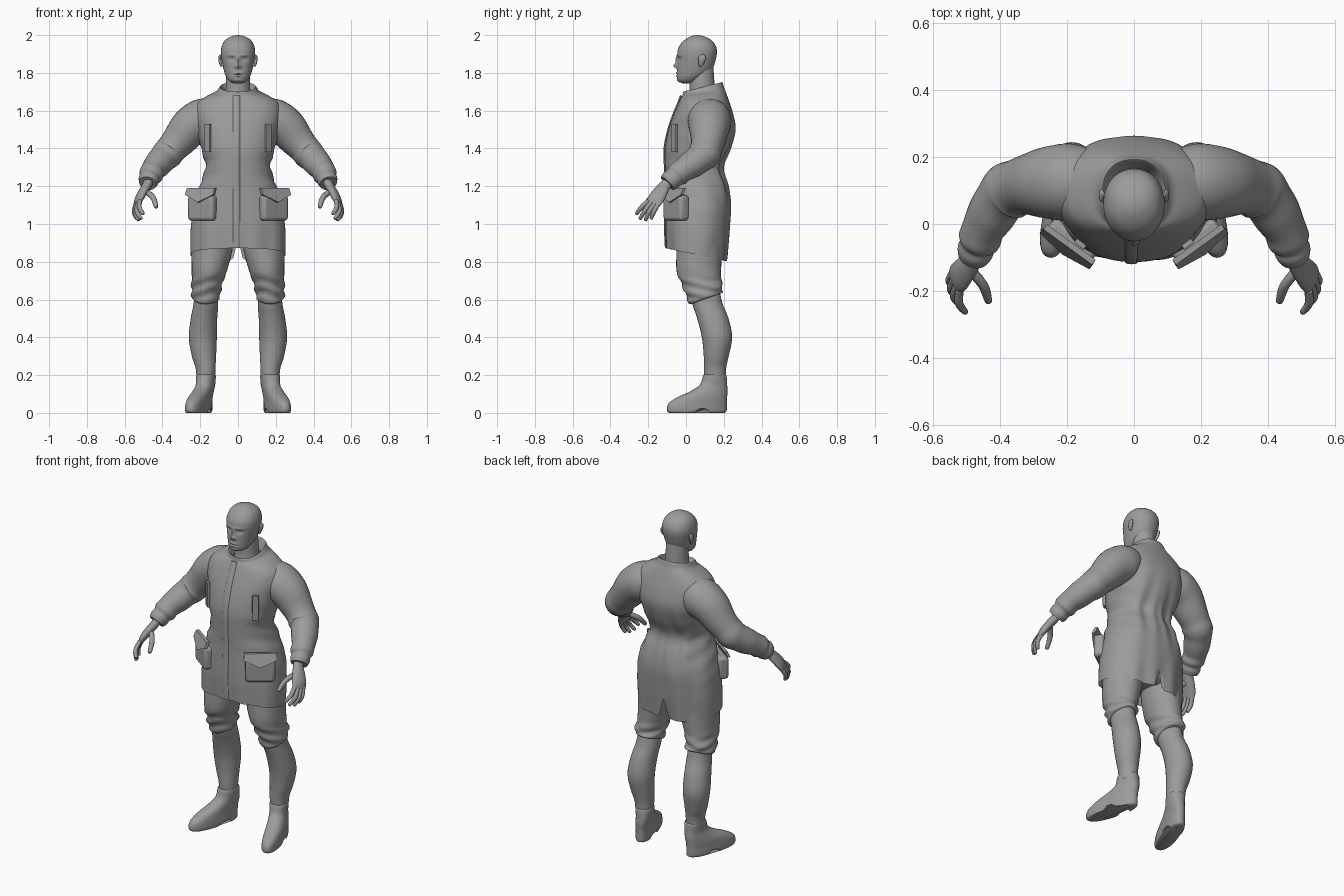
import bpy, bmesh, math
from mathutils import Vector, Matrix

grey = bpy.data.materials.new("grey")
grey.diffuse_color = (0.33, 0.33, 0.33, 1)


def finish(name, bm, mirror=False, angle=50, bevel=0, post=None):
    """Turn a bmesh into a shaded object, optionally mirrored across x."""
    if post:
        for v in bm.verts:
            post(v.co)
    bmesh.ops.recalc_face_normals(bm, faces=bm.faces)
    me = bpy.data.meshes.new(name)
    bm.to_mesh(me)
    bm.free()
    me.materials.append(grey)
    ob = bpy.data.objects.new(name, me)
    bpy.context.collection.objects.link(ob)
    bpy.ops.object.select_all(action='DESELECT')
    ob.select_set(True)
    bpy.context.view_layer.objects.active = ob
    bpy.ops.object.shade_smooth_by_angle(angle=math.radians(angle))
    if bevel:
        b = ob.modifiers.new("bevel", 'BEVEL')
        b.width, b.segments = bevel, 3
    if mirror:
        ob.modifiers.new("mirror", 'MIRROR').use_mirror_merge = False
    return ob


def resample(keys, steps):
    """Catmull-Rom interpolation through rows of parameters."""
    out = []
    for i in range(len(keys) - 1):
        a, b = keys[max(i - 1, 0)], keys[i]
        c, d = keys[i + 1], keys[min(i + 2, len(keys) - 1)]
        for s in range(steps):
            t = s / steps
            out.append([0.5 * (2 * q + (r - p) * t + (2 * p - 5 * q + 4 * r - w) * t * t
                               + (3 * q - p - 3 * r + w) * t ** 3)
                        for p, q, r, w in zip(a, b, c, d)])
    return out + [list(keys[-1])]


def skin(rows, caps):
    bm = bmesh.new()
    vs = [[bm.verts.new(p) for p in row] for row in rows]
    n = len(rows[0])
    for a, b in zip(vs, vs[1:]):
        for i in range(n):
            bm.faces.new((a[i], a[(i + 1) % n], b[(i + 1) % n], b[i]))
    if caps[0]:
        bm.faces.new(vs[0])
    if caps[1]:
        bm.faces.new(vs[-1])
    return bm


def loft(name, keys, segs=32, steps=4, n=2.0, rot=0, caps=(1, 1), **kw):
    """Stack of level ovals: z, centre x, centre y, half x, half y, tilt."""
    rows = []
    c, s = math.cos(rot), math.sin(rot)
    for z, cx, cy, rx, ry, tilt in resample(keys, steps):
        row = []
        for i in range(segs):
            a = 2 * math.pi * i / segs
            u = math.copysign(abs(math.cos(a)) ** (2 / n), math.cos(a))
            v = math.copysign(abs(math.sin(a)) ** (2 / n), math.sin(a))
            row.append((cx + u * rx * c - v * ry * s, cy + u * rx * s + v * ry * c, z + tilt * v))
        rows.append(row)
    return finish(name, skin(rows, caps), **kw)


def body(name, keys, **kw):
    """Centred ovals: z, half width, front y, back y, tilt."""
    return loft(name, [(z, 0, (f + b) / 2, w, (b - f) / 2, t) for z, w, f, b, t in keys], **kw)


def tube(name, keys, wide=(0, 1, 0), segs=24, steps=4, **kw):
    """Sweep: x, y, z, radius along 'wide', other radius."""
    pts = resample(keys, steps)
    rows = []
    for i, (x, y, z, ra, rb) in enumerate(pts):
        t = (Vector(pts[min(i + 1, len(pts) - 1)][:3]) - Vector(pts[max(i - 1, 0)][:3])).normalized()
        u = Vector(wide)
        u = (u - t * u.dot(t)).normalized()
        v = t.cross(u)
        rows.append([Vector((x, y, z)) + u * ra * math.cos(a) + v * rb * math.sin(a)
                     for a in (2 * math.pi * k / segs for k in range(segs))])
    return finish(name, skin(rows, (1, 1)), **kw)


def box(name, loc, size, rot, **kw):
    bm = bmesh.new()
    m = Matrix.Translation(loc) @ Matrix.Rotation(rot, 4, 'Z') @ Matrix.Diagonal((*size, 1))
    bmesh.ops.create_cube(bm, size=1, matrix=m)
    return finish(name, bm, mirror=True, **kw)


# Head: face features pushed in or out as soft bumps (x, z, spread x, spread z, depth)
BUMPS = [(.035, 1.873, .016, .010, .012), (.035, 1.873, .010, .005, -.005),
         (.03, 1.894, .025, .007, -.005), (0, 1.868, .009, .020, -.010),
         (0, 1.838, .011, .012, -.020), (.014, 1.832, .007, .007, -.007),
         (0, 1.798, .022, .005, -.007), (0, 1.784, .018, .005, -.006),
         (0, 1.791, .025, .002, .004), (0, 1.762, .020, .010, -.004)]


def face(co):
    if co.y < .05:
        co.y += sum(d * math.exp(-((abs(co.x) - x) / sx) ** 2 - ((co.z - z) / sz) ** 2)
                    for x, z, sx, sz, d in BUMPS)


body("head", [(1.745, .02, -.02, .03, 0), (1.755, .045, -.040, .06, 0), (1.775, .061, -.047, .09, 0),
              (1.80, .071, -.048, .125, 0), (1.83, .079, -.047, .145, 0), (1.87, .087, -.046, .157, 0),
              (1.90, .091, -.046, .163, 0), (1.93, .089, -.041, .162, 0), (1.96, .078, -.023, .148, 0),
              (1.98, .060, .0, .125, 0), (1.995, .032, .03, .09, 0), (2.0, .004, .055, .065, 0)],
     segs=96, steps=6, n=2.15, post=face)
body("neck", [(1.62, .075, .0, .17, 0), (1.70, .066, .018, .155, 0), (1.76, .063, .02, .15, 0),
              (1.83, .06, .03, .145, 0)])
tube("ear", [(.086, .075, 1.835, .006, .005), (.091, .078, 1.845, .012, .007), (.096, .084, 1.87, .019, .008),
             (.096, .087, 1.885, .017, .007), (.09, .086, 1.897, .006, .004)], mirror=True, segs=16)


# Coat: open skirt with back vent, folds and stand collar
def coat_shape(co):
    k = math.exp(-((co.z - 1.28) / .16) ** 2)
    if co.y > .05:
        co.y += .008 * k * math.sin(abs(co.x) * 62 + co.z * 5)
    co.x += .006 * k * math.sin(co.z * 70 + co.y * 20) * (co.x / .2)
    if co.z < 1.1:
        co.y += .005 * math.sin(co.x * 50) * (1.1 - co.z) / .25
    if co.z < .93 and co.y > .12 and abs(co.x) < .032:
        co.z = max(co.z, .92 - abs(co.x) * 4)


COAT = [(.838, .252, -.105, .213, -.034), (.93, .252, -.108, .225, -.01), (1.0, .248, -.110, .232, 0),
        (1.1, .235, -.108, .238, 0), (1.2, .205, -.106, .222, 0), (1.3, .172, -.110, .193, 0),
        (1.4, .195, -.112, .235, 0), (1.5, .218, -.092, .262, 0), (1.58, .232, -.065, .250, 0),
        (1.64, .215, -.040, .232, 0), (1.68, .160, -.025, .215, .008), (1.70, .115, -.018, .203, .018),
        (1.722, .098, -.016, .195, .024), (1.722, .090, -.008, .188, .024), (1.68, .072, .01, .165, .01)]
body("coat", COAT, segs=96, n=2.35, caps=(0, 0), post=coat_shape)
tube("placket", [(-.008, f - .001, max(z, .875), .019, .006) for z, w, f, b, t in COAT[:11]],
     wide=(1, 0, 0), segs=12)

# Sleeves with bunched elbow and cuff
tube("sleeve", [(.13, .125, 1.565, .10, .10), (.19, .125, 1.55, .115, .113), (.255, .123, 1.51, .108, .106),
                (.31, .118, 1.445, .092, .092), (.35, .108, 1.40, .084, .082), (.375, .096, 1.37, .088, .082),
                (.40, .07, 1.345, .077, .075), (.425, .03, 1.315, .074, .072), (.45, -.015, 1.285, .064, .063),
                (.460, -.045, 1.262, .064, .064), (.467, -.062, 1.247, .053, .053),
                (.473, -.080, 1.232, .056, .054), (.479, -.098, 1.215, .048, .046)],
     segs=32, mirror=True)

# Hands
SPREAD = (.03, .07, -.02)
tube("palm", [(.470, -.08, 1.235, .032, .026), (.482, -.11, 1.205, .031, .024), (.503, -.135, 1.17, .040, .023),
              (.522, -.158, 1.135, .045, .020), (.532, -.172, 1.108, .040, .014)],
     wide=SPREAD, mirror=True)
FINGERS = {"index": ((.520, -.200, 1.122), (.522, -.236, 1.088), (.503, -.262, 1.055)),
           "middle": ((.528, -.183, 1.115), (.536, -.218, 1.070), (.515, -.242, 1.030)),
           "ring": ((.536, -.164, 1.110), (.545, -.196, 1.063), (.528, -.214, 1.022)),
           "little": ((.540, -.146, 1.108), (.550, -.170, 1.066), (.538, -.184, 1.030)),
           "thumb": ((.490, -.135, 1.175), (.450, -.182, 1.140), (.434, -.228, 1.092))}
for label, (a, b, c) in FINGERS.items():
    r = .015 if label == "thumb" else .0125
    end = Vector(c) + (Vector(c) - Vector(b)) * .08
    tube(label + "_finger", [(*a, r, r), (*b, r, r), (*c, r * .75, r * .75), (*end, .003, .003)],
         wide=SPREAD, segs=12, mirror=True)

# Trousers: hips, baggy knee-length legs with slanted hem, then shins
body("hips", [(.875, .08, -.02, .16, 0), (.92, .19, -.06, .19, 0), (1.05, .19, -.06, .18, 0)])


def knee_folds(co):
    k = math.exp(-((co.z - .66) / .06) ** 2)
    co.x += .006 * k * math.sin(co.z * 110 + co.y * 25)
    co.y += .006 * k * math.sin(co.z * 95 + co.x * 30)


loft("trouser_leg", [(.97, .13, .075, .11, .122, 0), (.86, .138, .07, .108, .12, 0),
                     (.75, .152, .068, .093, .118, 0), (.69, .163, .082, .082, .106, .005),
                     (.64, .17, .098, .077, .097, .02), (.612, .17, .104, .074, .092, .03),
                     (.605, .17, .108, .060, .080, .03)], mirror=True, post=knee_folds)
loft("shin", [(.67, .17, .095, .058, .078, 0), (.58, .17, .113, .065, .080, 0), (.5, .18, .142, .070, .083, 0),
              (.4, .186, .164, .074, .080, 0), (.3, .180, .160, .064, .066, 0), (.24, .172, .154, .053, .059, 0),
              (.17, .17, .153, .048, .056, 0)], mirror=True)


# Boots, turned outwards, with a raised arch before the heel
def arch(co):
    if co.z < .022 and .07 < co.y < .125:
        co.z = .022


loft("boot", [(0, .208, .058, .046, .152, 0), (.008, .208, .058, .051, .162, 0), (.028, .208, .058, .052, .164, 0),
              (.055, .206, .064, .051, .158, 0), (.085, .198, .088, .050, .134, 0),
              (.115, .184, .122, .048, .101, 0), (.15, .172, .146, .047, .073, 0), (.195, .17, .152, .050, .063, 0),
              (.203, .17, .152, .044, .056, 0), (.18, .17, .152, .040, .05, 0)],
     n=2.3, rot=math.radians(17), segs=40, mirror=True, post=arch)

# Pockets: bulging hip pouch, pointed flap, slanted chest welt
TURN = math.radians(36)
box("hip_pocket", (.186, -.052, 1.085), (.165, .062, .135), TURN, bevel=.018)
bm = bmesh.new()
place = Matrix.Translation((.186, -.052, 0)) @ Matrix.Rotation(TURN, 4, 'Z')
outline = [(-.09, -.020, 1.190), (.09, -.020, 1.190), (.092, -.036, 1.155), (0, -.048, 1.115), (-.092, -.036, 1.155)]
front = bm.faces.new([bm.verts.new(place @ Vector(p)) for p in outline])
back = bmesh.ops.extrude_face_region(bm, geom=[front])["geom"]
shift = place.to_3x3() @ Vector((0, .018, 0))
bmesh.ops.translate(bm, vec=shift, verts=[g for g in back if isinstance(g, bmesh.types.BMVert)])
finish("pocket_flap", bm, mirror=True, angle=20)
box("chest_welt", (.160, -.060, 1.455), (.036, .016, .15), math.radians(38), bevel=.003)
